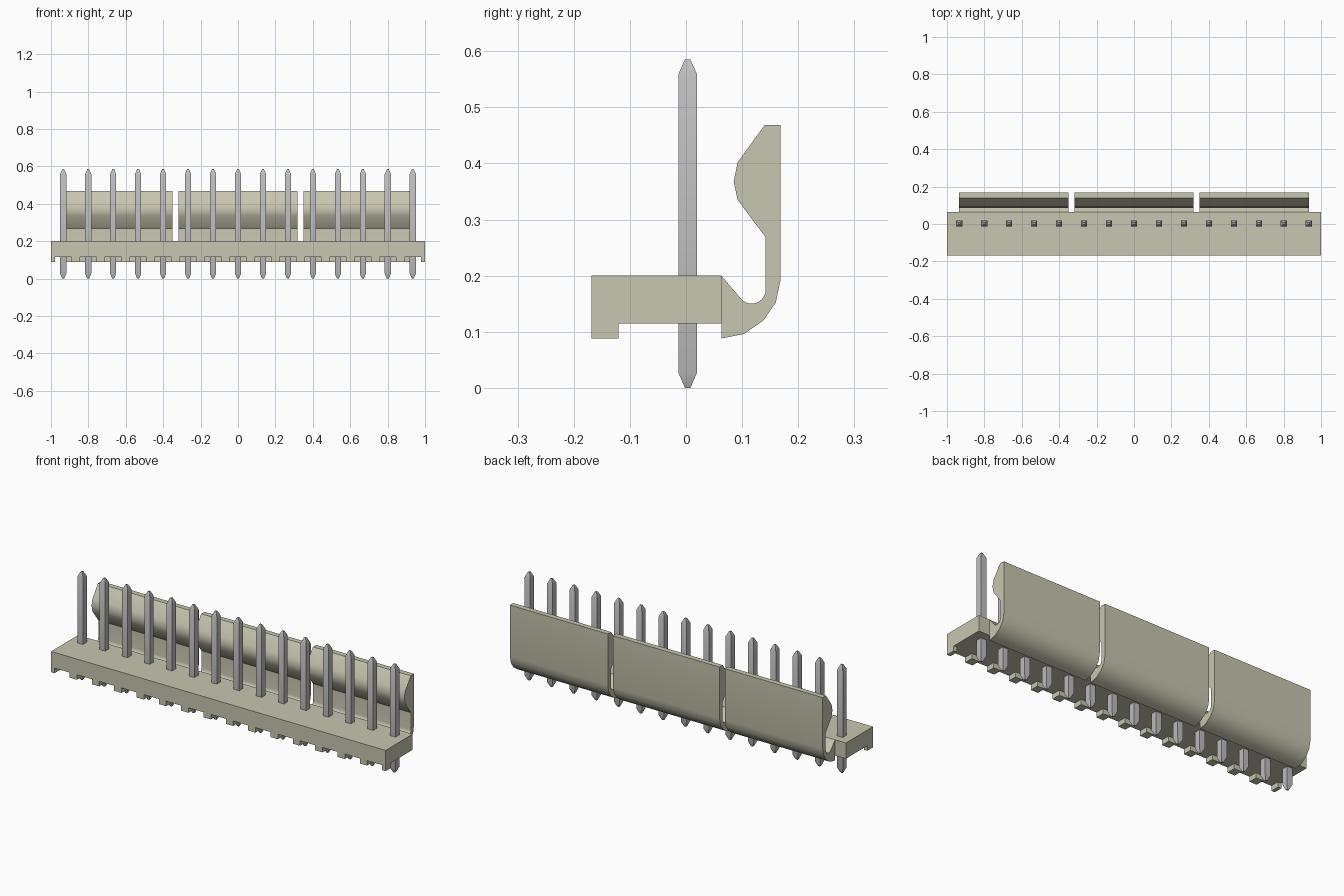
import bpy
import bmesh
import math

cube = bpy.data.objects.get("Cube")
if cube:
    bpy.data.objects.remove(cube, do_unlink=True)


def make_material(name, colour):
    mat = bpy.data.materials.new(name)
    mat.use_nodes = True
    mat.diffuse_color = (*colour, 1)
    mat.node_tree.nodes["Principled BSDF"].inputs["Base Color"].default_value = (*colour, 1)
    return mat


beige = make_material("beige plastic", (0.58, 0.565, 0.435))
grey = make_material("grey metal", (0.53, 0.53, 0.54))


def finish(name, bm, mat):
    """Turn a bmesh into a shaded object."""
    bmesh.ops.recalc_face_normals(bm, faces=bm.faces)
    mesh = bpy.data.meshes.new(name)
    bm.to_mesh(mesh)
    bm.free()
    mesh.materials.append(mat)
    obj = bpy.data.objects.new(name, mesh)
    bpy.context.collection.objects.link(obj)
    bpy.ops.object.select_all(action="DESELECT")
    obj.select_set(True)
    bpy.context.view_layer.objects.active = obj
    bpy.ops.object.shade_smooth_by_angle(angle=math.radians(30))
    return obj


def add_prism(bm, profile, x0, x1):
    """Extrude a (y, z) outline along x."""
    face = bm.faces.new([bm.verts.new((x0, y, z)) for y, z in profile])
    ext = bmesh.ops.extrude_face_region(bm, geom=[face])
    verts = [g for g in ext["geom"] if isinstance(g, bmesh.types.BMVert)]
    bmesh.ops.translate(bm, vec=(x1 - x0, 0, 0), verts=verts)


def rectangle(y0, y1, z0, z1):
    return [(y0, z0), (y1, z0), (y1, z1), (y0, z1)]


PINS = 15
PITCH = 0.1335
FRONT, BACK = -0.168, 0.063
FLOOR, UNDER, TOP = 0.088, 0.115, 0.2
pin_x = [(i - (PINS - 1) / 2) * PITCH for i in range(PINS)]

# Base slab
bm = bmesh.new()
add_prism(bm, rectangle(FRONT, BACK, UNDER, TOP), -1, 1)
finish("base", bm, beige)

# Front feet, left standing between the pin notches
bm = bmesh.new()
notch = 0.045
starts = [-1] + [x + notch for x in pin_x]
ends = [x - notch for x in pin_x] + [1]
for x0, x1 in zip(starts, ends):
    add_prism(bm, rectangle(FRONT, -0.12, FLOOR, UNDER), x0, x1)
finish("front_feet", bm, beige)

# Locking clips: springy hook profile with a round inner bend
bend = []
for i in range(11):
    a = math.radians(-140 + 14 * i)
    bend.append((0.117 + 0.025 * math.cos(a), 0.175 + 0.025 * math.sin(a)))
hook = [(BACK, TOP)] + bend + [
    (0.142, 0.268), (0.092, 0.335), (0.085, 0.368), (0.092, 0.402),
    (0.14, 0.468), (0.168, 0.468), (0.168, 0.19), (0.16, 0.152),
    (0.138, 0.12), (0.103, 0.096), (BACK, FLOOR)]
for name, x0, x1 in (("right_clip", -0.935, -0.35),
                     ("middle_clip", -0.318, 0.318),
                     ("left_clip", 0.35, 0.935)):
    bm = bmesh.new()
    add_prism(bm, hook, x0, x1)
    finish(name, bm, beige)

# Square pins with tapered tips
for n, x in enumerate(pin_x):
    bm = bmesh.new()
    rings = []
    for z, r in ((0, 0.005), (0.027, 0.0165), (0.559, 0.0165), (0.585, 0.005)):
        rings.append([bm.verts.new((x + r * sx, 0.003 + r * sy, z))
                      for sx, sy in ((-1, -1), (1, -1), (1, 1), (-1, 1))])
    for low, high in zip(rings, rings[1:]):
        for i in range(4):
            j = (i + 1) % 4
            bm.faces.new((low[i], low[j], high[j], high[i]))
    bm.faces.new(rings[0])
    bm.faces.new(rings[-1])
    finish(f"pin_{n + 1}", bm, grey)
